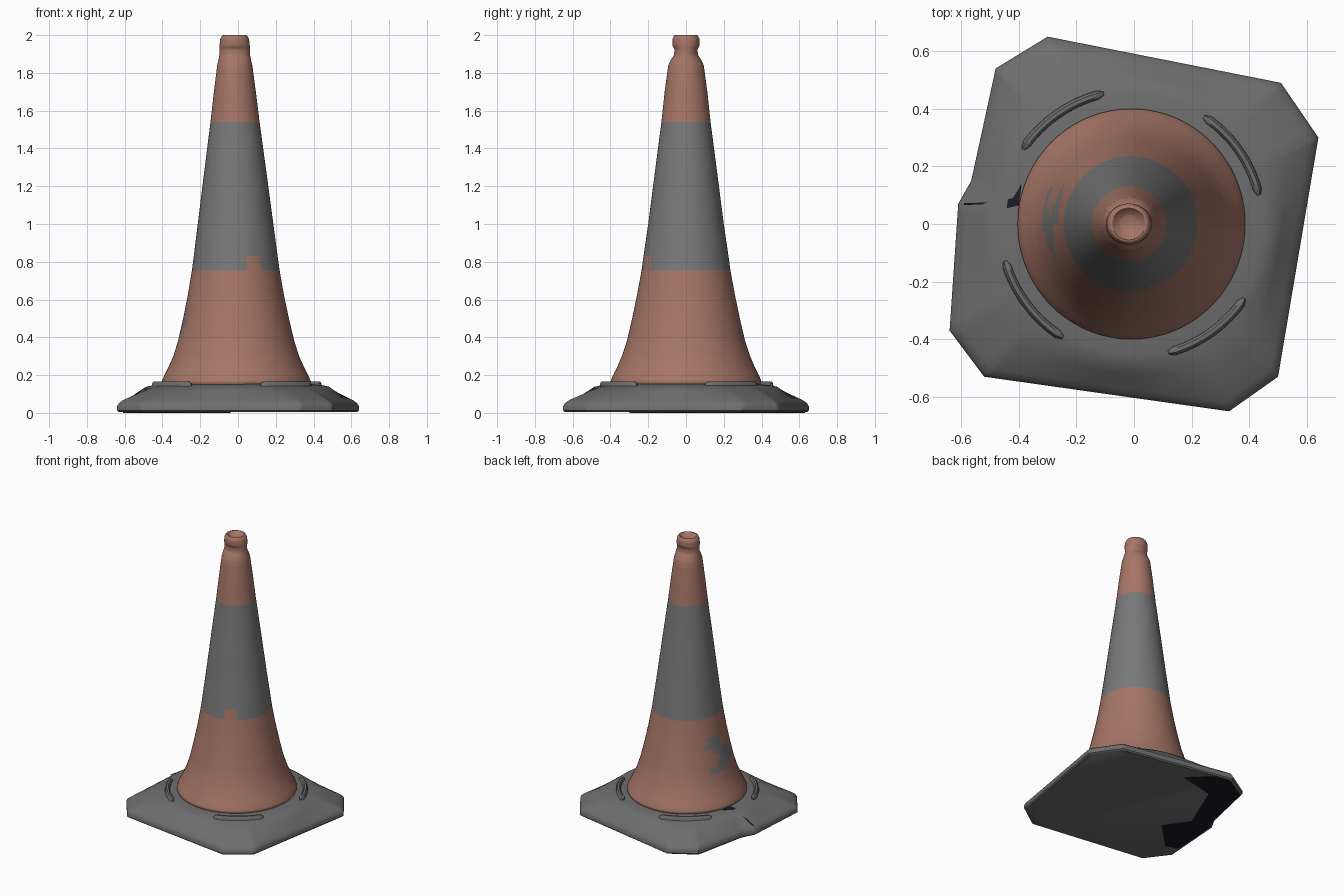
import bpy
import bmesh
from math import sin, cos, pi, radians, degrees, atan2
from mathutils import Vector

cube = bpy.data.objects.get("Cube")
if cube:
    bpy.data.objects.remove(cube, do_unlink=True)


def material(name, rgb):
    m = bpy.data.materials.new(name)
    m.use_nodes = True
    m.diffuse_color = (*rgb, 1)
    m.node_tree.nodes["Principled BSDF"].inputs["Base Color"].default_value = (*rgb, 1)
    return m


ORANGE = material("faded orange", (0.38, 0.18, 0.135))
SLEEVE = material("sleeve grey", (0.19, 0.19, 0.195))
RUBBER = material("rubber grey", (0.155, 0.155, 0.157))
DARK = material("near black", (0.011, 0.011, 0.019))


def finish(bm, name, mats, angle=40):
    bmesh.ops.recalc_face_normals(bm, faces=bm.faces)
    mesh = bpy.data.meshes.new(name)
    bm.to_mesh(mesh)
    bm.free()
    ob = bpy.data.objects.new(name, mesh)
    bpy.context.collection.objects.link(ob)
    for m in mats:
        mesh.materials.append(m)
    bpy.ops.object.select_all(action="DESELECT")
    ob.select_set(True)
    bpy.context.view_layer.objects.active = ob
    bpy.ops.object.shade_smooth_by_angle(angle=radians(angle))
    return ob


def loft(rings, closed=False):
    """Skin a list of point rings; cap both ends unless closed on itself."""
    bm = bmesh.new()
    loops = [[bm.verts.new(p) for p in ring] for ring in rings]
    pairs = list(zip(loops, loops[1:]))
    if closed:
        pairs.append((loops[-1], loops[0]))
    else:
        bm.faces.new(loops[0])
        bm.faces.new(loops[-1])
    for a, b in pairs:
        for i in range(len(a)):
            j = (i + 1) % len(a)
            bm.faces.new((a[i], a[j], b[j], b[i]))
    return bm


# Base: chamfered, slightly turned square that flows into a round shoulder
OUTLINE = [Vector(p) for p in (
    (-0.30, 0.65), (-0.48, 0.54), (-0.565, 0.15), (-0.61, 0.07), (-0.64, -0.37),
    (-0.52, -0.53), (0.33, -0.65), (0.50, -0.53), (0.64, 0.30), (0.51, 0.49))]


def outline_radius(a):
    d = Vector((cos(a), sin(a)))
    for p, q in zip(OUTLINE, OUTLINE[1:] + OUTLINE[:1]):
        e = q - p
        den = d.cross(e)
        if abs(den) < 1e-9:
            continue
        r, t = p.cross(e) / den, p.cross(d) / den
        if r > 0 and -1e-4 <= t <= 1.0001:
            return r
    return 0.6


angles = sorted([atan2(p.y, p.x) for p in OUTLINE]
                + [-pi + 2 * pi * (i + 0.37) / 80 for i in range(80)])


def base_ring(scale, blend, radius, z):
    ring = []
    for a in angles:
        r = outline_radius(a) * scale * (1 - blend) + radius * blend
        ring.append((r * cos(a), r * sin(a), z))
    return ring


base = loft([base_ring(*row) for row in (
    (0.985, 0, 0, 0.004), (1, 0, 0, 0.012), (1, 0, 0, 0.035), (0.985, 0, 0, 0.052),
    (0.95, 0, 0, 0.068), (0.95, 0.5, 0.47, 0.112), (0.95, 0.85, 0.47, 0.138),
    (1, 1, 0.45, 0.146), (1, 1, 0.41, 0.15), (1, 1, 0.36, 0.155))])
finish(base, "base", [RUBBER])

# Raised arc ribs around the foot of the cone
for n, (start, end, r) in enumerate(((13, 57, 0.445), (103, 146, 0.465),
                                     (196, 238, 0.465), (285, 326, 0.462))):
    rings = []
    for i in range(17):
        a = radians(start + (end - start) * i / 16)
        s = 0.4 if i in (0, 16) else 1
        section = ((-0.017, 0.125), (-0.015, 0.158), (-0.007, 0.167),
                   (0.006, 0.167), (0.014, 0.156), (0.018, 0.115))
        rings.append([((r + o * s) * cos(a), (r + o * s) * sin(a),
                       z if s == 1 else min(z, 0.155)) for o, z in section])
    finish(loft(rings), f"base_rib_{n + 1}", [RUBBER])

# Cone: flared foot, tapering body, pinched neck and hollowed cap
PROFILE = [  # height, half width, half depth
    (0.14, 0.385, 0.39), (0.165, 0.395, 0.40), (0.19, 0.385, 0.39), (0.24, 0.36, 0.365),
    (0.30, 0.333, 0.34), (0.38, 0.308, 0.313), (0.50, 0.28, 0.285), (0.62, 0.255, 0.26),
    (0.755, 0.232, 0.235), (0.83, 0.222, 0.225), (1.0, 0.20, 0.20), (1.25, 0.168, 0.168),
    (1.54, 0.13, 0.13), (1.70, 0.111, 0.113), (1.84, 0.093, 0.094), (1.87, 0.086, 0.08),
    (1.895, 0.081, 0.063), (1.925, 0.08, 0.061), (1.945, 0.08, 0.071), (1.98, 0.076, 0.071),
    (1.998, 0.066, 0.062), (2.0, 0.058, 0.055), (1.99, 0.048, 0.046), (1.978, 0.03, 0.03)]
STEPS = 3
rows = []
for p, q in zip(PROFILE, PROFILE[1:]):
    for k in range(STEPS):
        rows.append([u + (v - u) * k / STEPS for u, v in zip(p, q)])
rows.append(PROFILE[-1])
SIDES = 72
rings = []
for z, rx, ry in rows:
    cx = -0.008 - 0.005 * z
    rings.append([(cx + rx * cos(2 * pi * i / SIDES), ry * sin(2 * pi * i / SIDES), z)
                  for i in range(SIDES)])
cone = loft(rings)
for f in cone.faces:
    c = f.calc_center_median()
    a = degrees(atan2(c.y, c.x + 0.01)) % 360
    band = 0.755 < c.z < 1.54
    if band and c.z < 0.83 and 283 < a < 303:       # notch in the sleeve
        band = False
    middle = 178 + 14 * sin(c.z * 30)
    if 0.38 < c.z < 0.64 and abs(a - middle) < 15:  # worn patch
        band = True
    f.material_index = int(band)
finish(cone, "cone_body", [ORANGE, SLEEVE], 60)


def plate(name, points, z, thick, mat):
    rings = [[(x, y, z + dz + h) for x, y, dz in points] for h in (0, thick)]
    return finish(loft(rings), name, [mat])


# Dark stain under one corner of the base
plate("underside_stain", [(x, y, 0) for x, y in (
    (-0.04, 0.47), (-0.18, 0.61), (-0.30, 0.63), (-0.47, 0.53), (-0.55, 0.15),
    (-0.59, 0.07), (-0.61, -0.27), (-0.52, -0.30), (-0.33, -0.11), (-0.45, 0.06),
    (-0.30, 0.41))], 0, 0.004, DARK)

# Split in the rubber on one side
plate("base_split_inner", [(-0.48, 0.075, 0.129), (-0.44, 0.055, 0.143),
                           (-0.40, 0.065, 0.152), (-0.39, 0.14, 0.152),
                           (-0.42, 0.09, 0.148)], 0, 0.004, DARK)
plate("base_split_outer", [(-0.59, 0.066, 0.064), (-0.48, 0.069, 0.129),
                           (-0.48, 0.076, 0.129), (-0.59, 0.072, 0.064)], 0.002, 0.004, DARK)
